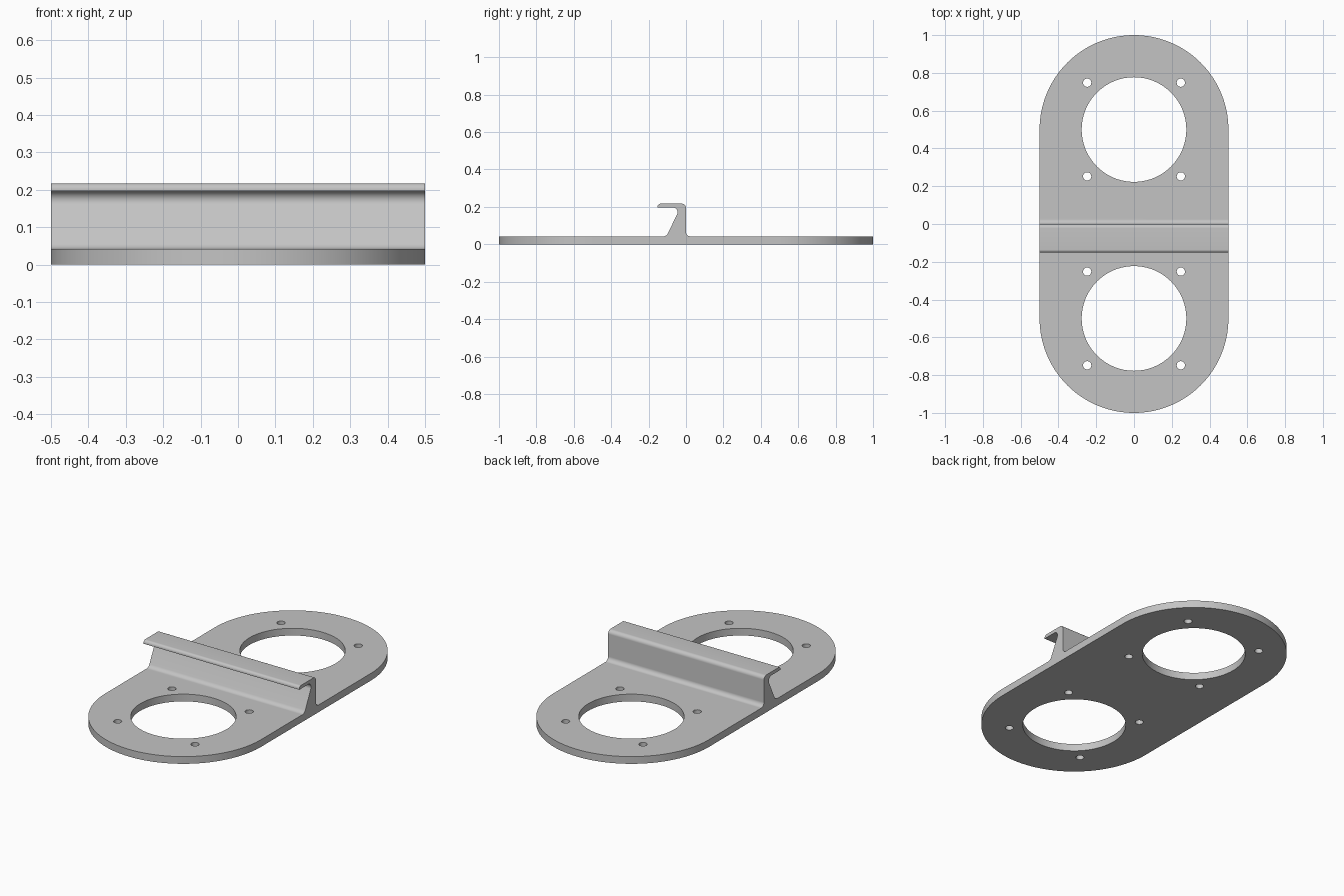
import bpy
import bmesh
import math
from mathutils import Matrix, Vector

cube = bpy.data.objects.get("Cube")
if cube:
    bpy.data.objects.remove(cube, do_unlink=True)

THICK = 0.042   # plate thickness
TOP = 0.217     # top of the hook
HALF = 0.5      # half width, also the end radius

metal = bpy.data.materials.new("light grey metal")
metal.use_nodes = True
color = (0.55, 0.55, 0.55, 1)
metal.diffuse_color = color
metal.node_tree.nodes["Principled BSDF"].inputs["Base Color"].default_value = color


def arc(cx, cy, r, start, end, n):
    return [(cx + r * math.cos(start + (end - start) * i / n),
             cy + r * math.sin(start + (end - start) * i / n)) for i in range(n + 1)]


def circle(cx, cy, r, n):
    return arc(cx, cy, r, 0, math.tau, n)[:-1]


def rounded(corners, steps=8):
    """Outline from (x, y, radius) corners, each replaced by a tangent arc."""
    out = []
    for i, (x, y, r) in enumerate(corners):
        p = Vector((x, y))
        if r == 0:
            out.append((x, y))
            continue
        a = (Vector(corners[i - 1][:2]) - p).normalized()
        b = (Vector(corners[(i + 1) % len(corners)][:2]) - p).normalized()
        half = a.angle(b) / 2
        center = p + (a + b).normalized() * r / math.sin(half)
        va = p + a * r / math.tan(half) - center
        vb = p + b * r / math.tan(half) - center
        for k in range(steps + 1):
            d = va.lerp(vb, k / steps).normalized() * r
            out.append(tuple(center + d))
    return out


def extrude(name, outlines, depth, matrix):
    """Fill the outlines (inner ones become holes) and extrude them."""
    curve = bpy.data.curves.new(name, "CURVE")
    curve.dimensions = "2D"
    curve.fill_mode = "BOTH"
    curve.extrude = depth / 2
    for pts in outlines:
        spline = curve.splines.new("POLY")
        spline.points.add(len(pts) - 1)
        for point, (x, y) in zip(spline.points, pts):
            point.co = (x, y, 0, 1)
        spline.use_cyclic_u = True
    obj = bpy.data.objects.new(name, curve)
    bpy.context.collection.objects.link(obj)
    bpy.ops.object.select_all(action="DESELECT")
    obj.select_set(True)
    bpy.context.view_layer.objects.active = obj
    bpy.ops.object.convert(target="MESH")
    obj = bpy.context.object
    bm = bmesh.new()
    bm.from_mesh(obj.data)
    bmesh.ops.remove_doubles(bm, verts=bm.verts, dist=1e-5)
    bmesh.ops.recalc_face_normals(bm, faces=bm.faces)
    bm.to_mesh(obj.data)
    bm.free()
    obj.matrix_world = matrix
    obj.data.materials.clear()
    obj.data.materials.append(metal)
    bpy.ops.object.shade_smooth_by_angle(angle=math.radians(30))
    return obj


# Base plate: stadium outline, two large openings, four screw holes around each
outlines = [arc(0, HALF, HALF, 0, math.pi, 64) + arc(0, -HALF, HALF, math.pi, math.tau, 64)]
for side in (-1, 1):
    outlines.append(circle(0, side * HALF, 0.277, 96))
    for dx in (-0.248, 0.248):
        for dy in (-0.248, 0.248):
            outlines.append(circle(dx, side * HALF + dy, 0.022, 24))
extrude("base_plate", outlines, THICK, Matrix.Translation((0, 0, THICK / 2)))

# Hook rail: side profile (y, z, fillet radius) swept across the width
profile = [
    (0.03, THICK - 0.004, 0),
    (0.03, THICK, 0),
    (0, THICK, 0.025),
    (0, TOP, 0.022),
    (-0.152, TOP, 0.016),
    (-0.152, 0.197, 0),
    (-0.03, 0.197, 0.025),
    (-0.105, THICK, 0.03),
    (-0.14, THICK, 0),
    (-0.14, THICK - 0.004, 0),
]
side_view = Matrix(((0, 0, 1, 0), (1, 0, 0, 0), (0, 1, 0, 0), (0, 0, 0, 1)))
extrude("hook_rail", [rounded(profile)], 2 * HALF, side_view)
